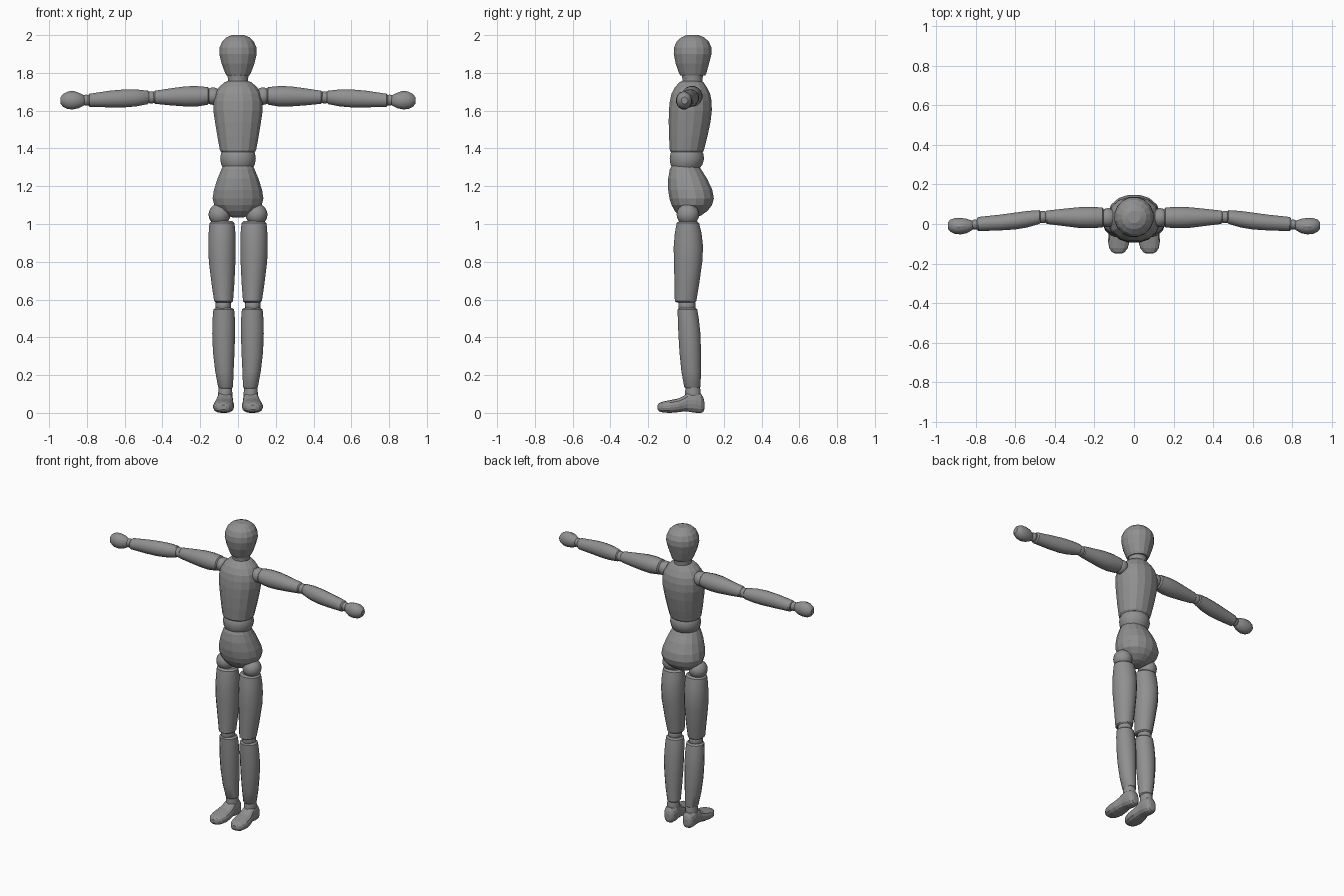
import bpy, bmesh
from math import sin, cos, pi, radians

dark = bpy.data.materials.new("dark_grey")
dark.diffuse_color = (0.28, 0.28, 0.28, 1)


def loft(name, axis, sections, mirror=False, n=16, power=2.0, flat=False):
    """Skin rounded rings; each section is (position, a_min, a_max, b_min, b_max)."""
    bm = bmesh.new()
    rings = []
    for t, a0, a1, b0, b1 in sections:
        ring = []
        for i in range(n):
            u = 2 * pi * (i + 0.5) / n
            c, s = cos(u), sin(u)
            k = (abs(c) ** power + abs(s) ** power) ** (-1 / power) / cos(pi / n) ** 0.5
            a = (a0 + a1) / 2 + (a1 - a0) / 2 * c * k
            b = (b0 + b1) / 2 + (b1 - b0) / 2 * s * k
            co = {'x': (t, a, b), 'y': (a, t, b), 'z': (a, b, t)}[axis]
            ring.append(bm.verts.new(co))
        rings.append(ring)
    for r, q in zip(rings, rings[1:]):
        for i in range(n):
            j = (i + 1) % n
            bm.faces.new((r[i], r[j], q[j], q[i]))
    bm.faces.new(rings[0])
    bm.faces.new(rings[-1])
    return finish(name, bm, mirror, flat)


def ball(name, center, radii, mirror=False):
    bm = bmesh.new()
    bmesh.ops.create_uvsphere(bm, u_segments=16, v_segments=10, radius=1)
    bmesh.ops.scale(bm, vec=radii, verts=bm.verts)
    bmesh.ops.translate(bm, vec=center, verts=bm.verts)
    return finish(name, bm, mirror)


def finish(name, bm, mirror, flat=False):
    bmesh.ops.recalc_face_normals(bm, faces=bm.faces)
    me = bpy.data.meshes.new(name)
    bm.to_mesh(me)
    bm.free()
    me.materials.append(dark)
    ob = bpy.data.objects.new(name, me)
    bpy.context.collection.objects.link(ob)
    if mirror:
        ob.modifiers.new("Mirror", 'MIRROR').use_mirror_merge = False
    if not flat:
        bpy.ops.object.select_all(action='DESELECT')
        ob.select_set(True)
        bpy.context.view_layer.objects.active = ob
        bpy.ops.object.shade_smooth_by_angle(angle=radians(30))
    return ob


def centred(z, w, y0, y1):
    return (z, -w, w, y0, y1)


# Head and neck
loft("head", 'z', [centred(*s) for s in (
    (1.785, .061, -.031, .102), (1.80, .069, -.038, .109), (1.85, .088, -.056, .123),
    (1.90, .1, -.066, .136), (1.935, .098, -.064, .135), (1.965, .085, -.051, .122),
    (1.988, .062, -.026, .097), (2.0, .033, .004, .067))], flat=True)
loft("neck", 'z', [centred(*s) for s in (
    (1.70, .06, -.03, .095), (1.745, .054, -.02, .088), (1.77, .054, -.02, .088),
    (1.795, .058, -.025, .093))])

# Chest, waist and pelvis
loft("chest", 'z', [centred(*s) for s in (
    (1.38, .088, -.08, .088), (1.39, .096, -.086, .095), (1.46, .109, -.09, .113),
    (1.54, .122, -.092, .13), (1.60, .131, -.091, .137), (1.65, .131, -.086, .136),
    (1.69, .122, -.077, .128), (1.725, .10, -.058, .11), (1.75, .072, -.035, .093),
    (1.758, .05, -.02, .08))], power=2.2, flat=True)
loft("waist", 'z', [centred(*s) for s in (
    (1.29, .075, -.07, .07), (1.315, .09, -.083, .088), (1.345, .095, -.087, .097),
    (1.375, .091, -.083, .092), (1.395, .08, -.07, .08))])
loft("pelvis", 'z', [centred(*s) for s in (
    (1.035, .03, -.01, .05), (1.045, .06, -.035, .08), (1.07, .095, -.06, .115),
    (1.10, .126, -.077, .138), (1.135, .135, -.088, .148), (1.18, .128, -.095, .14),
    (1.24, .109, -.095, .112), (1.29, .088, -.086, .08), (1.306, .08, -.078, .068))],
    power=2.15, flat=True)

# Legs
ball("hip_joint", (.098, .01, 1.05), (.058, .06, .058), True)
loft("thigh", 'z', [
    (.585, .033, .12, -.05, .048), (.592, .026, .127, -.06, .055),
    (.68, .019, .14, -.061, .07), (.80, .013, .155, -.065, .087),
    (.88, .012, .158, -.066, .091), (.95, .013, .156, -.06, .083),
    (1.005, .018, .152, -.05, .07), (1.015, .03, .14, -.037, .057)], True)
ball("knee_joint", (.078, .005, .57), (.042, .046, .05), True)
loft("shin", 'z', [
    (.13, .032, .10, -.004, .07), (.138, .026, .106, -.01, .077),
    (.22, .023, .121, -.025, .08), (.32, .018, .133, -.035, .08),
    (.42, .015, .137, -.041, .077), (.50, .016, .135, -.044, .068),
    (.547, .02, .131, -.045, .06), (.556, .03, .12, -.035, .05)], True)
loft("ankle", 'z', [
    (.08, .03, .105, -.005, .08), (.11, .03, .105, -.006, .078),
    (.145, .033, .102, 0, .073)], True)
loft("foot", 'y', [
    (-.15, .064, .094, .018, .042), (-.142, .047, .111, .008, .052),
    (-.122, .032, .125, .002, .06), (-.085, .022, .131, 0, .067),
    (-.04, .022, .126, .004, .076), (-.012, .025, .118, .008, .09),
    (.01, .027, .113, .007, .108), (.05, .026, .111, .001, .113),
    (.08, .032, .105, 0, .10), (.092, .042, .095, .006, .08),
    (.097, .053, .083, .02, .06)], True, power=2.6, flat=True)

# Arms
ball("shoulder_joint", (.132, .032, 1.677), (.046, .048, .046), True)
loft("upper_arm", 'x', [
    (.152, -.008, .073, 1.64, 1.715), (.16, -.018, .084, 1.631, 1.725),
    (.22, -.022, .087, 1.621, 1.731), (.28, -.02, .085, 1.622, 1.729),
    (.36, -.01, .077, 1.628, 1.718), (.44, .0, .068, 1.636, 1.706),
    (.447, .008, .062, 1.643, 1.70)], True)
ball("elbow_joint", (.46, .035, 1.67), (.036, .031, .032), True)
loft("forearm", 'x', [
    (.47, .008, .062, 1.642, 1.698), (.478, .0, .07, 1.634, 1.706),
    (.54, -.018, .066, 1.622, 1.713), (.60, -.028, .058, 1.617, 1.713),
    (.68, -.033, .047, 1.617, 1.706), (.785, -.036, .036, 1.62, 1.69),
    (.793, -.028, .029, 1.627, 1.683)], True)
ball("wrist_joint", (.803, -.003, 1.656), (.026, .026, .029), True)
loft("hand", 'x', [
    (.808, -.02, .012, 1.635, 1.675), (.82, -.033, .018, 1.624, 1.685),
    (.845, -.047, .027, 1.612, 1.696), (.875, -.053, .031, 1.606, 1.702),
    (.905, -.05, .03, 1.609, 1.70), (.928, -.039, .022, 1.622, 1.687),
    (.939, -.025, .01, 1.636, 1.672)], True)
ball("thumb", (.88, -.012, 1.69), (.035, .012, .014), True)
